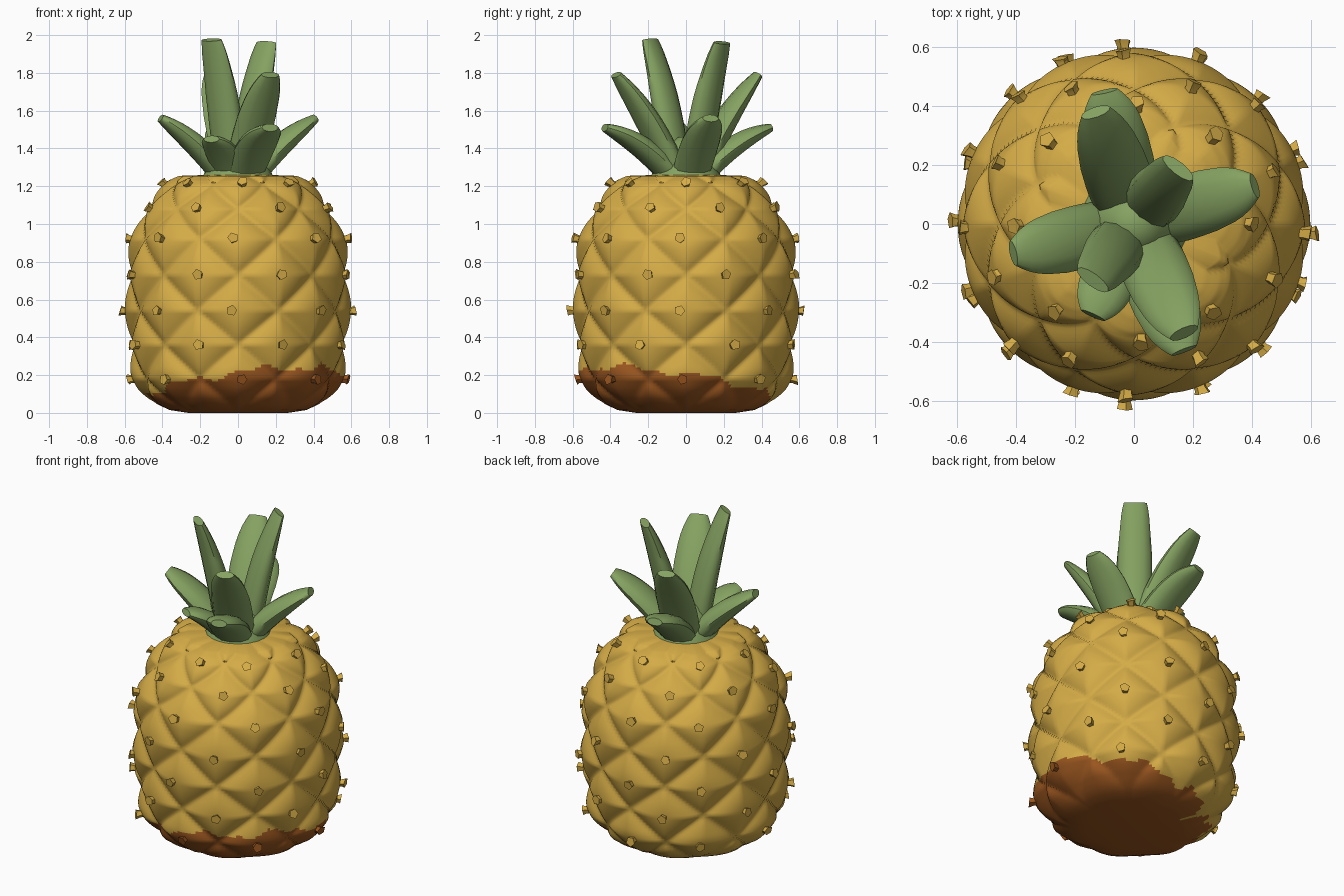
import bpy, bmesh, math, random
from mathutils import Vector, Matrix

if "Cube" in bpy.data.objects:
    bpy.data.objects.remove(bpy.data.objects["Cube"])

random.seed(4)


def material(name, rgb):
    m = bpy.data.materials.new(name)
    m.diffuse_color = (*rgb, 1)
    m.use_nodes = True
    m.node_tree.nodes["Principled BSDF"].inputs["Base Color"].default_value = m.diffuse_color
    return m


YELLOW = material("golden yellow", (0.66, 0.41, 0.062))
BROWN = material("rusty brown", (0.33, 0.095, 0.014))
GREEN = material("leaf green", (0.235, 0.36, 0.12))

# Silhouette (height, radius) and the heights of the diamond rows
PROFILE = [(0, .27), (.01, .36), (.04, .43), (.10, .52), (.20, .57), (.40, .59),
           (.57, .60), (.80, .592), (.90, .578), (1.0, .54), (1.1, .485),
           (1.18, .425), (1.23, .37), (1.26, .31)]
ROWS = [(-1, 0), (0, .18), (1, .36), (2, .54), (3, .73), (4, .92), (5, 1.08),
        (6, 1.21), (7, 1.30)]
N = 8          # diamonds around


def interp(table, x):
    for (a, fa), (b, fb) in zip(table, table[1:]):
        if x <= b:
            t = max(0, (x - a) / (b - a))
            return fa + (fb - fa) * t
    return table[-1][1]


def radius(z, theta, k):
    base = interp(PROFILE, z)
    if .05 < z < 1.22:
        base = sum(interp(PROFILE, z + d) for d in (-.03, -.015, 0, .015, .03)) / 5
    u = theta * N / math.tau
    d = 2 * max(abs(c - round(c)) for c in (u + k / 2, u - k / 2))
    depth = .042 * min(1, .25 + z / .15)
    return base - depth * d ** 2.2


def brown_edge(theta):
    return (.135 + .105 * math.cos(theta + math.radians(48))
            + .016 * math.sin(8 * theta) + .01 * math.sin(19 * theta + 1))


def finish(name, bm, mats, angle):
    bmesh.ops.recalc_face_normals(bm, faces=bm.faces)
    me = bpy.data.meshes.new(name)
    bm.to_mesh(me)
    bm.free()
    ob = bpy.data.objects.new(name, me)
    bpy.context.collection.objects.link(ob)
    for m in mats:
        me.materials.append(m)
    bpy.ops.object.select_all(action='DESELECT')
    ob.select_set(True)
    bpy.context.view_layer.objects.active = ob
    bpy.ops.object.shade_smooth_by_angle(angle=math.radians(angle))
    return ob


def skin(bm, rings):
    """Join closed rings of points into a tube with capped ends."""
    vs = [[bm.verts.new(p) for p in r] for r in rings]
    n = len(vs[0])
    for a, b in zip(vs, vs[1:]):
        for i in range(n):
            bm.faces.new((a[i], a[(i + 1) % n], b[(i + 1) % n], b[i]))
    bm.faces.new(vs[0])
    bm.faces.new(vs[-1])


# Fruit body with raised diamonds and a wavy brown bottom
COLS, STEP = N * 24, 12
bm = bmesh.new()
rings = []
for j in range(-STEP, 7 * STEP):
    k = j / STEP
    z = interp(ROWS, k)
    if z > 1.255:
        break
    rings.append([(radius(z, t, k) * math.cos(t), radius(z, t, k) * math.sin(t), z)
                  for t in (math.tau * i / COLS for i in range(COLS))])
rings.append([(x * .5, y * .5, 1.26) for x, y, z in rings[-1]])
skin(bm, rings)
for f in bm.faces:
    c = f.calc_center_median()
    f.material_index = int(c.z < brown_edge(math.atan2(c.y, c.x)))
finish("fruit_body", bm, [YELLOW, BROWN], 50)

# Small blunt spikes, one in the middle of every diamond
bm = bmesh.new()
for k in range(7):
    z = interp(ROWS, k)
    slope = (interp(PROFILE, z - .04) - interp(PROFILE, z + .04)) / .08
    for i in range(N):
        t = math.tau * (i + (k % 2) / 2) / N + random.uniform(-.06, .06)
        out = Vector((math.cos(t), math.sin(t), slope * .5 + .1)).normalized()
        r = radius(z, t, k)
        pos = Vector((r * math.cos(t), r * math.sin(t), z))
        spin = Matrix.Rotation(random.uniform(0, 6), 4, 'Z')
        rot = Matrix.Translation(pos) @ out.to_track_quat('Z', 'Y').to_matrix().to_4x4() @ spin
        h = random.uniform(.022, .034)
        old = set(bm.faces)
        skin(bm, [[rot @ Vector((s * math.cos(a), s * math.sin(a), d + tilt * math.cos(a)))
                   for a in (math.tau * q / 5 for q in range(5))]
                  for s, d, tilt in ((.024, -.025, 0), (.022, .008, 0), (.029, h, .007))])
        if z < brown_edge(t):
            for f in set(bm.faces) - old:
                f.material_index = 1
finish("spikes", bm, [YELLOW, BROWN], 30)


# Crown leaves: curved, flattened tubes with blunt tips
def leaf(name, tip, bend, half_w, half_t, blunt):
    tip = Vector(tip)
    flat = Vector((tip.x, tip.y, 0))
    out = flat.normalized()
    side = Vector((-out.y, out.x, 0))
    p0 = out * .06 + Vector((0, 0, 1.23))
    p1 = out * flat.length * bend[0] + Vector((0, 0, bend[1]))
    shape = [(0, .8), (.15, .95), (.35, 1), (.6, .97), (.8, .85), (.93, .5 + .3 * blunt),
             (1, .2 + .5 * blunt)]
    bm = bmesh.new()
    rings = []
    for i in range(13):
        t = 1 - (1 - i / 12) ** 1.3
        c = p0 * (1 - t) ** 2 + p1 * 2 * t * (1 - t) + tip * t * t
        tan = ((p1 - p0) * (1 - t) + (tip - p1) * t).normalized()
        nor = side.cross(tan)
        w = interp(shape, t)
        th = half_t * (1 - .65 * t ** 3)
        ring = []
        for q in range(12):
            a = math.tau * q / 12
            # the inner face is a little hollow along the middle
            ring.append(c + side * (half_w * w * math.cos(a)) + nor * (th * math.sin(a)))
        rings.append(ring)
    skin(bm, rings)
    finish(name, bm, [GREEN], 50)


LEAVES = [
    # tip, (bend reach, bend height), half width, half thickness, bluntness
    ((-.14, -.19, 1.975), (.45, 1.62), .10, .066, .9),
    ((.15, .19, 1.96), (.45, 1.62), .10, .066, .9),
    ((.17, -.37, 1.79), (.42, 1.52), .115, .066, .5),
    ((-.13, .38, 1.79), (.42, 1.52), .115, .066, .5),
    ((.17, -.43, 1.51), (.52, 1.44), .115, .062, .4),
    ((-.10, .45, 1.51), (.52, 1.44), .115, .062, .4),
    ((.41, .13, 1.56), (.50, 1.43), .11, .064, .4),
    ((-.41, -.10, 1.56), (.50, 1.43), .11, .064, .4),
    ((-.14, -.31, 1.45), (.55, 1.40), .10, .055, .5),
]
for n, args in enumerate(LEAVES):
    leaf(f"crown_leaf_{n + 1}", *args)

# Rounded core where the leaves meet
bm = bmesh.new()
skin(bm, [[(r * math.cos(a), r * math.sin(a), z)
           for a in (math.tau * q / 20 for q in range(20))]
          for r, z in ((.19, 1.24), (.175, 1.28), (.14, 1.34), (.09, 1.42), (.04, 1.46))])
finish("crown_core", bm, [GREEN], 50)
